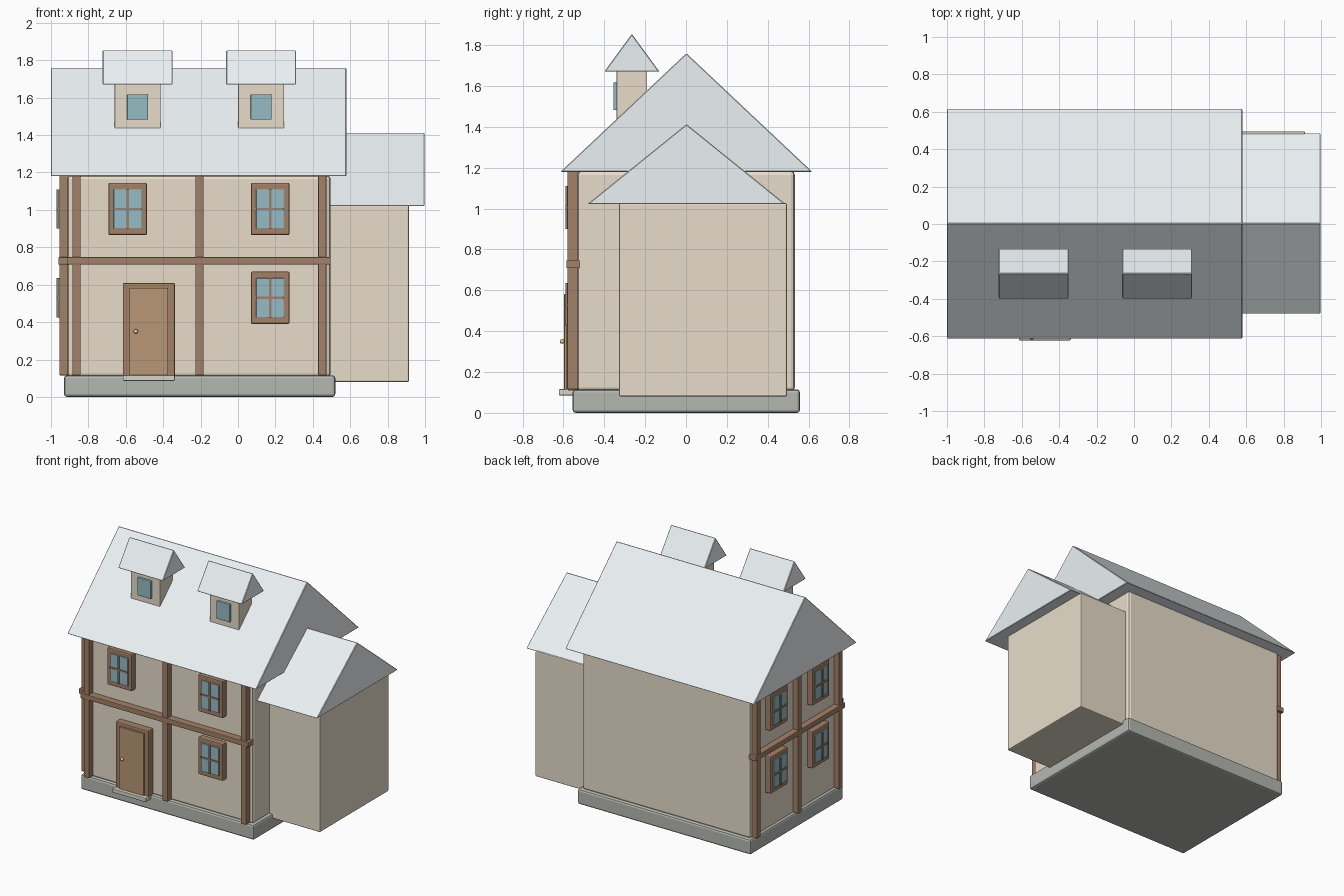
import bpy
import bmesh

if "Cube" in bpy.data.objects:
    bpy.data.objects.remove(bpy.data.objects["Cube"])


def material(name, r, g, b):
    m = bpy.data.materials.new(name)
    m.diffuse_color = (r, g, b, 1)
    m.use_nodes = True
    m.node_tree.nodes["Principled BSDF"].inputs["Base Color"].default_value = m.diffuse_color
    return m


PLASTER = material("plaster", 0.80, 0.72, 0.59)
STONE = material("stone", 0.46, 0.48, 0.44)
ROOF = material("pale_roof", 0.83, 0.88, 0.90)
TIMBER = material("timber", 0.36, 0.22, 0.14)
DOOR = material("door_wood", 0.48, 0.31, 0.18)
GLASS = material("glass", 0.30, 0.50, 0.56)
BRASS = material("brass", 0.80, 0.62, 0.25)
STEP = material("step_stone", 0.66, 0.66, 0.58)


def finish(name, bm, mat, bevel=0.0, segments=2):
    bmesh.ops.recalc_face_normals(bm, faces=bm.faces)
    me = bpy.data.meshes.new(name)
    bm.to_mesh(me)
    bm.free()
    me.materials.append(mat)
    ob = bpy.data.objects.new(name, me)
    bpy.context.collection.objects.link(ob)
    if bevel:
        mod = ob.modifiers.new("bevel", "BEVEL")
        mod.width = bevel
        mod.segments = segments
    return ob


def box(name, x, y, z, mat, bevel=0.004):
    """Box from (min, max) ranges on each axis."""
    bm = bmesh.new()
    bmesh.ops.create_cube(bm, size=1)
    for v in bm.verts:
        v.co = [r[0] + (c + 0.5) * (r[1] - r[0]) for c, r in zip(v.co, (x, y, z))]
    return finish(name, bm, mat, bevel)


def gable(name, x, y, z, mat):
    """Solid gable roof with its ridge along x."""
    bm = bmesh.new()
    profile = [(y[0], z[0]), (y[1], z[0]), ((y[0] + y[1]) / 2, z[1])]
    a = [bm.verts.new((x[0], *p)) for p in profile]
    b = [bm.verts.new((x[1], *p)) for p in profile]
    bm.faces.new(a)
    bm.faces.new(b)
    for i in range(3):
        j = (i + 1) % 3
        bm.faces.new((a[i], a[j], b[j], b[i]))
    return finish(name, bm, mat, 0.004, 1)


def wall_box(name, side, u, depth, z, mat, bevel=0.004):
    """Box on the front or left wall; u runs along the wall, depth is outward."""
    if side == "front":
        return box(name, u, depth, z, mat, bevel)
    return box(name, depth, u, z, mat, bevel)


def window(name, side, u, z):
    wall = -0.53 if side == "front" else -0.91

    def layer(part, hw, hh, out, mat, bevel=0.003):
        wall_box(f"{name}_{part}", side, (u - hw, u + hw), (wall - out, wall + 0.01),
                 (z - hh, z + hh), mat, bevel)

    layer("frame", 0.103, 0.14, 0.045, TIMBER, 0.008)
    layer("pane", 0.075, 0.105, 0.053, GLASS)
    layer("upright_bar", 0.006, 0.105, 0.061, TIMBER, 0)
    layer("cross_bar", 0.075, 0.006, 0.060, TIMBER, 0)


# Main volumes
box("foundation", (-0.93, 0.52), (-0.555, 0.558), (0, 0.115), STONE, 0.015)
box("house_body", (-0.912, 0.495), (-0.532, 0.533), (0.105, 1.185), PLASTER, 0.02)
gable("main_roof", (-1, 0.58), (-0.614, 0.618), (1.18, 1.76), ROOF)
box("annex_body", (0.44, 0.915), (-0.328, 0.495), (0.08, 1.027), PLASTER, 0.008)
gable("annex_roof", (0.48, 0.998), (-0.482, 0.487), (1.022, 1.413), ROOF)

# Timber framing on front and left walls
for i, x in enumerate((-0.864, -0.206, 0.451)):
    wall_box(f"front_post_{i}", "front", (x - 0.022, x + 0.022), (-0.58, -0.52),
             (0.115, 1.182), TIMBER)
for i, y in enumerate((-0.49, 0, 0.49)):
    wall_box(f"left_post_{i}", "left", (y - 0.022, y + 0.022), (-0.955, -0.90),
             (0.115, 1.182), TIMBER)
wall_box("front_beam", "front", (-0.912, 0.495), (-0.585, -0.52), (0.708, 0.747), TIMBER)
wall_box("left_beam", "left", (-0.532, 0.533), (-0.96, -0.90), (0.708, 0.747), TIMBER)

# Windows
for i, (x, z) in enumerate(((-0.59, 1.005), (0.172, 1.005), (0.172, 0.53))):
    window(f"front_window_{i}", "front", x, z)
for i, y in enumerate((-0.25, 0.25)):
    for j, z in enumerate((0.53, 1.005)):
        window(f"left_window_{i}{j}", "left", y, z)

# Door with frame, knob and step
box("door_frame", (-0.616, -0.338), (-0.585, -0.52), (0.1, 0.61), TIMBER, 0.008)
box("door", (-0.58, -0.373), (-0.596, -0.52), (0.112, 0.583), DOOR)
box("door_step", (-0.616, -0.338), (-0.622, -0.53), (0.086, 0.116), STEP)
knob = bmesh.new()
bmesh.ops.create_uvsphere(knob, u_segments=12, v_segments=8, radius=0.012)
bmesh.ops.translate(knob, verts=knob.verts, vec=(-0.546, -0.606, 0.35))
for f in knob.faces:
    f.smooth = True
finish("door_knob", knob, BRASS)

# Dormers
for name, x in (("left_dormer", -0.537), ("right_dormer", 0.124)):
    box(f"{name}_body", (x - 0.123, x + 0.123), (-0.34, -0.19), (1.42, 1.672), PLASTER)
    box(f"{name}_pane", (x - 0.056, x + 0.056), (-0.356, -0.33), (1.482, 1.617), GLASS)
    gable(f"{name}_roof", (x - 0.187, x + 0.187), (-0.4, -0.13), (1.67, 1.855), ROOF)
